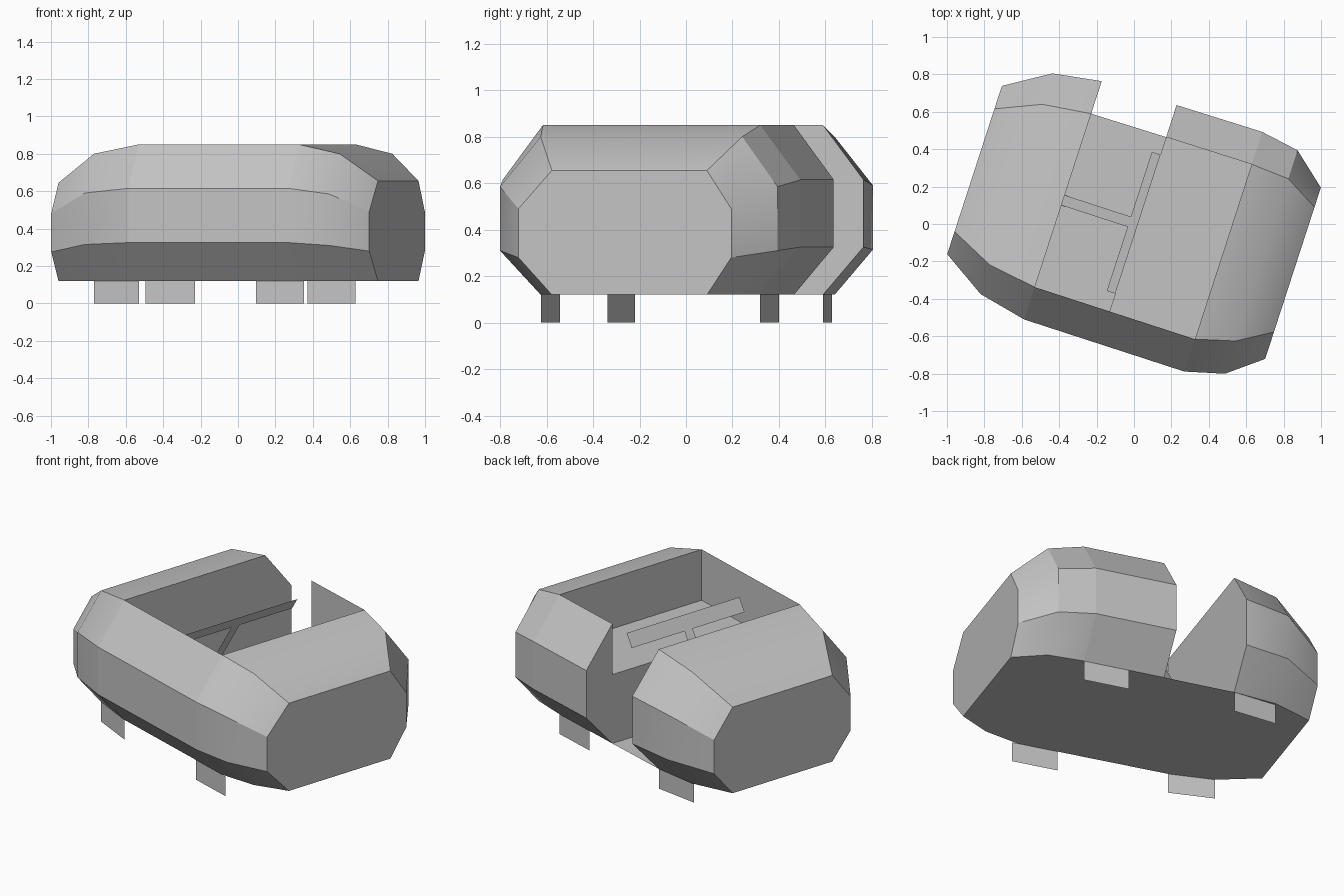
import bpy, math

if "Cube" in bpy.data.objects:
    bpy.data.objects.remove(bpy.data.objects["Cube"])

TURN = math.radians(-18)          # whole model is turned about z
FLOOR = 0.12

grey = bpy.data.materials.new("light grey")
grey.diffuse_color = (0.55, 0.55, 0.55, 1)
grey.use_nodes = True
grey.node_tree.nodes["Principled BSDF"].inputs["Base Color"].default_value = grey.diffuse_color


def make(name, verts, faces, smooth=False):
    mesh = bpy.data.meshes.new(name)
    mesh.from_pydata(verts, [], faces)
    mesh.materials.append(grey)
    mesh.update()
    ob = bpy.data.objects.new(name, mesh)
    ob.rotation_euler.z = TURN
    bpy.context.collection.objects.link(ob)
    if smooth:
        bpy.ops.object.select_all(action='DESELECT')
        ob.select_set(True)
        bpy.context.view_layer.objects.active = ob
        bpy.ops.object.shade_smooth_by_angle(angle=math.radians(30))
    return ob


# Hull stations: u, front bulge, front rim, back rim, back bulge, low z, high z, top z
stations = [
    (-0.90, -0.462, -0.335, 0.355, 0.484, 0.275, 0.48, 0.645),
    (-0.664, -0.610, -0.447, 0.457, 0.631, 0.315, 0.59, 0.80),
    (-0.40, -0.667, -0.485, 0.490, 0.673, 0.325, 0.615, 0.85),
    (0.02, -0.667, -0.485, 0.495, 0.675, 0.325, 0.615, 0.85),
    (0.50, -0.667, -0.485, 0.498, 0.680, 0.325, 0.615, 0.85),
    (0.71, -0.611, -0.427, 0.485, 0.645, 0.31, 0.585, 0.80),
    (0.89, -0.469, -0.318, 0.384, 0.494, 0.28, 0.49, 0.655),
]
verts = []
for u, fo, fi, bi, bo, lo, hi, top in stations:
    verts += [(u, fi, FLOOR), (u, fo, lo), (u, fo, hi), (u, fi, top),
              (u, bi, top), (u, bo, hi), (u, bo, lo), (u, bi, FLOOR)]

# Outer skin: no roof over the cabin (strip 3), doorway in the back (strips 4-6)
open_strips = {2: {3, 4, 5, 6}, 3: {3}}
faces = []
for k in range(len(stations) - 1):
    a, b = 8 * k, 8 * k + 8
    for i in range(8):
        j = (i + 1) % 8
        if i not in open_strips.get(k, ()):
            faces.append((a + i, b + i, b + j, a + j))
# End caps and inner side walls
for k, facing_right in ((0, False), (2, True), (4, False), (6, True)):
    ring = [8 * k + i for i in range(8)]
    faces.append(tuple(reversed(ring)) if facing_right else tuple(ring))
# Inner front wall, inner back wall, door jamb
for a in (16, 24):
    faces.append((a, a + 3, a + 11, a + 8))
faces.append((31, 39, 36, 28))
faces.append((28, 29, 30, 31))
make("hull", verts, faces, smooth=True)

# Bench beside the right inner wall
z = 0.54
make("bench",
     [(0.02, -0.485, FLOOR), (0.02, 0.495, FLOOR), (0.02, 0.495, z),
      (0.02, -0.485, z), (0.50, -0.485, z), (0.50, 0.498, z)],
     [(0, 3, 2, 1), (3, 4, 5, 2)])


# Leaning T-shaped handle, one slanted plane from the floor
def slope(u):
    return FLOOR + (u + 0.402) * 1.53


def slanted_plate(name, u0, u1, v0, v1):
    make(name, [(u0, v0, slope(u0)), (u1, v0, slope(u1)),
                (u1, v1, slope(u1)), (u0, v1, slope(u0))], [(0, 1, 2, 3)])


slanted_plate("handle_bar", -0.028, 0.02, -0.385, 0.396)
slanted_plate("handle_stem", -0.402, -0.028, -0.025, 0.032)

# Thin plate feet under the hull edges
feet = [("front_left", -0.664, -0.447, -0.40, -0.485),
        ("front_right", 0.26, -0.485, 0.53, -0.485),
        ("back_left", -0.664, 0.445, -0.40, 0.490),
        ("back_right", 0.23, 0.496, 0.50, 0.498)]
for name, u0, v0, u1, v1 in feet:
    quad = (0, 1, 2, 3) if "front" in name else (3, 2, 1, 0)
    make(name + "_foot", [(u0, v0, 0), (u1, v1, 0), (u1, v1, FLOOR),
                          (u0, v0, FLOOR)], [quad])
